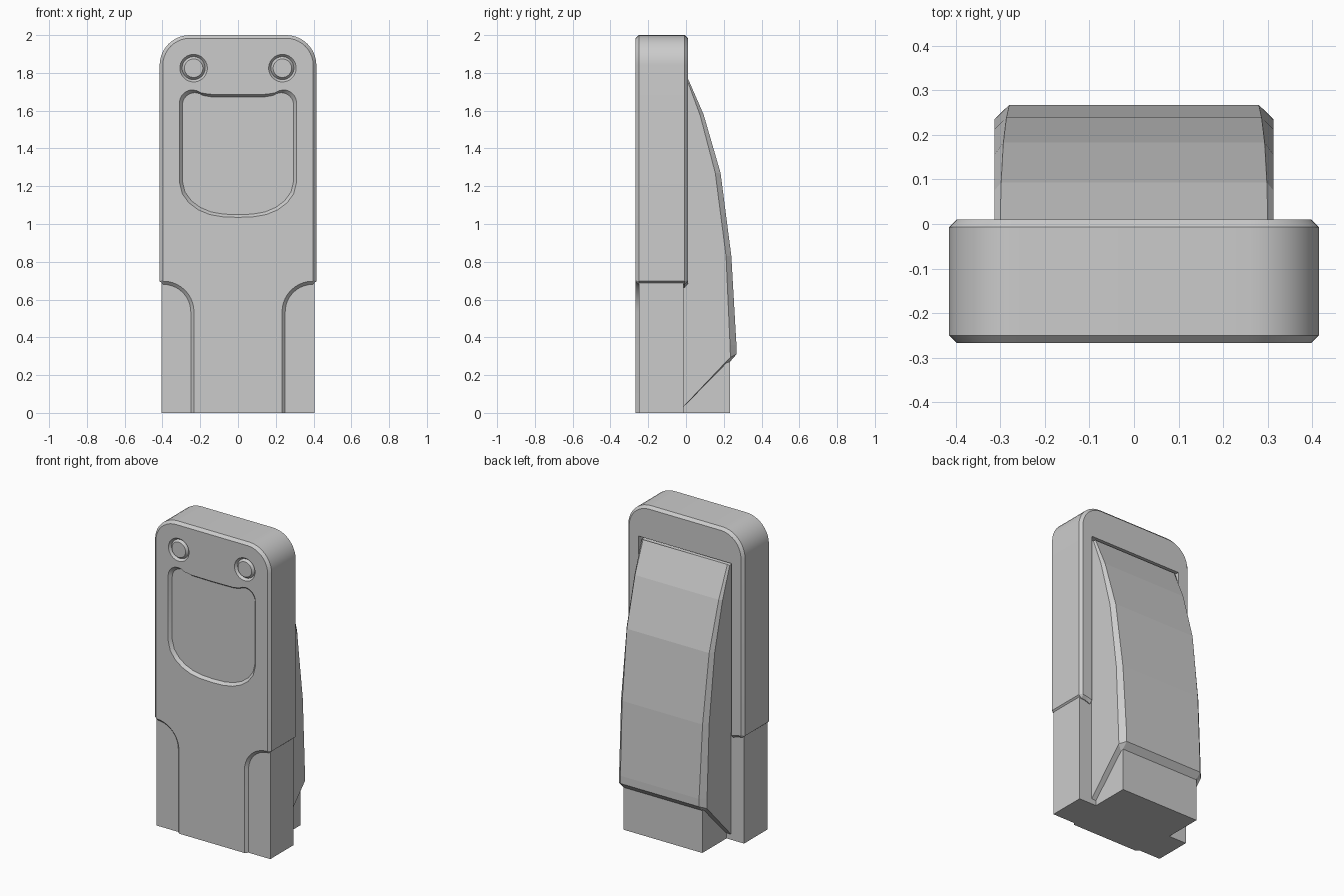
import bpy, bmesh
from math import sin, cos, pi, radians

if "Cube" in bpy.data.objects:
    bpy.data.objects.remove(bpy.data.objects["Cube"])


def loft(name, rings, closed=False):
    """Skin equal-length point rings; cap the ends, or join last to first."""
    bm = bmesh.new()
    loops = [[bm.verts.new(p) for p in r] for r in rings]
    pairs = list(zip(loops, loops[1:]))
    if closed:
        pairs.append((loops[-1], loops[0]))
    else:
        bm.faces.new(loops[0])
        bm.faces.new(loops[-1])
    for a, b in pairs:
        n = len(a)
        for i in range(n):
            j = (i + 1) % n
            bm.faces.new((a[i], a[j], b[j], b[i]))
    bmesh.ops.recalc_face_normals(bm, faces=bm.faces)
    mesh = bpy.data.meshes.new(name)
    bm.to_mesh(mesh)
    bm.free()
    ob = bpy.data.objects.new(name, mesh)
    bpy.context.collection.objects.link(ob)
    return ob


def box(name, x, y0, y1, z0, z1):
    return loft(name, [[(-x, y, z0), (x, y, z0), (x, y, z1), (-x, y, z1)] for y in (y0, y1)])


def arc(cx, cz, r, a0, a1, n=10):
    return [(cx + r * cos(radians(a0 + (a1 - a0) * i / n)),
             cz + r * sin(radians(a0 + (a1 - a0) * i / n))) for i in range(n + 1)]


def mirrored(half):
    return half + [(-x, z) for x, z in reversed(half) if x > 1e-6]


def at_y(points, y):
    return [(x, y, z) for x, z in points]


# Casing: wide rounded head on a narrow stem, chamfered front and back
def casing_outline(d):
    half = [(0.25 - d, 0)]
    half += arc(0.395, 0.535, 0.145 + d, 180, 90)
    half += [(0.415 - d, 0.697 + d * 0.3)]
    half += arc(0.255, 1.84, 0.16 - d, 0, 90)
    return mirrored(half)


casing = loft("casing", [at_y(casing_outline(d), y) for d, y in
                         ((0.017, -0.267), (0, -0.25), (0, -0.007), (0.017, 0.01))])

# Front pocket cutter with a dipped top edge and sloped walls
half = [(0, 1.035), (0.08, 1.038), (0.15, 1.05), (0.21, 1.075), (0.26, 1.112),
        (0.295, 1.16), (0.31, 1.22)]
half += arc(0.24, 1.64, 0.07, 0, 90, 8)
half += [(0.215, 1.705), (0.195, 1.694), (0.15, 1.687), (0, 1.685)]
pocket = mirrored(half)
inner = [(x * 0.95, 1.37 + (z - 1.37) * 0.957) for x, z in pocket]
cutters = [loft("front_pocket_cutter", [at_y(pocket, -0.29), at_y(pocket, -0.267),
                                        at_y(inner, -0.248)])]

# Ring groove cutters
for side in (-1, 1):
    section = ((0.073, -0.28), (0.073, -0.267), (0.061, -0.252), (0.049, -0.267), (0.049, -0.28))
    cutters.append(loft("ring_groove_cutter", [
        at_y(arc(side * 0.235, 1.825, r, 0, 350, 35), y) for r, y in section], closed=True))

# Back recess cutter
cutters.append(box("back_recess_cutter", 0.33, -0.04, 0.05, 0.4, 1.79))

for c in cutters:
    c.hide_render = True
    mod = casing.modifiers.new("cut", 'BOOLEAN')
    mod.operation = 'DIFFERENCE'
    mod.solver = 'EXACT'
    mod.object = c
deps = bpy.context.evaluated_depsgraph_get()
cut_mesh = bpy.data.meshes.new_from_object(casing.evaluated_get(deps))
casing.modifiers.clear()
casing.data = cut_mesh
for c in cutters:
    bpy.data.objects.remove(c)
cut_mesh.shade_smooth()
cut_mesh.set_sharp_from_angle(angle=radians(25))

# Lower body behind the stem
box("lower_body", 0.405, -0.25, -0.012, 0, 0.69)


# Curved back cover with chamfered sides and slanted underside
def section(side_x, face_x, base_z, side_y, side_z, face_y, face_z):
    half = [(side_x, -0.045, base_z), (side_x, side_y, side_z), (face_x, face_y, face_z)]
    return half + [(-x, y, z) for x, y, z in reversed(half)]


loft("back_cover", [
    section(0.313, 0.30, 1.78, 0.003, 1.77, 0.008, 1.775),
    section(0.313, 0.298, 1.58, 0.075, 1.575, 0.093, 1.58),
    section(0.313, 0.293, 1.27, 0.155, 1.27, 0.183, 1.27),
    section(0.313, 0.286, 0.83, 0.212, 0.83, 0.24, 0.83),
    section(0.313, 0.28, 0.36, 0.233, 0.36, 0.267, 0.36),
    section(0.313, 0.28, 0.0, 0.235, 0.295, 0.267, 0.31),
    section(0.28, 0.28, 0.0, 0.215, 0.265, 0.232, 0.27),
])

# Foot block under the cover
box("foot_block", 0.28, -0.04, 0.234, 0, 0.29)
